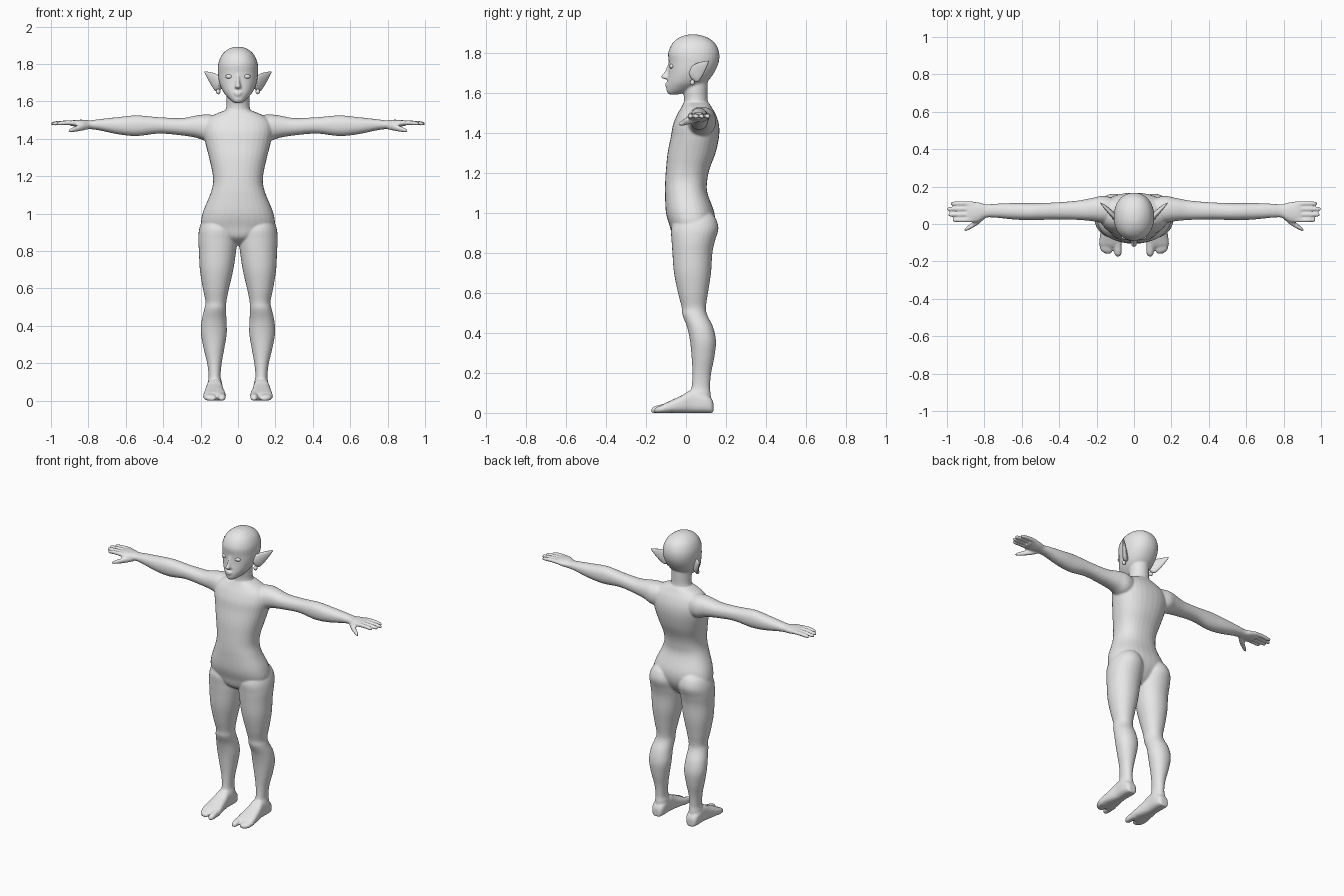
import bpy, bmesh, math
from mathutils import Vector

skin = bpy.data.materials.new("light grey")
skin.diffuse_color = (0.8, 0.8, 0.8, 1)


def spline(a, b, c, d, t):
    return 0.5 * (2 * b + (c - a) * t + (2 * a - 5 * b + 4 * c - d) * t * t
                  + (3 * b - a - 3 * c + d) * t ** 3)


def loft(bm, rings, power=2.0, n=32, steps=5):
    """Skin smoothly interpolated superellipse rings: (centre, u axis, v axis)."""
    rings = [tuple(Vector(v) for v in r) for r in rings]
    full = []
    for i in range(len(rings) - 1):
        q = [rings[min(max(i + k, 0), len(rings) - 1)] for k in (-1, 0, 1, 2)]
        for s in range(steps):
            full.append([spline(q[0][k], q[1][k], q[2][k], q[3][k], s / steps) for k in range(3)])
    full.append(rings[-1])
    loops = []
    for c, u, v in full:
        loop = []
        for j in range(n):
            a = 2 * math.pi * j / n
            ca, sa = math.cos(a), math.sin(a)
            e = 2 / power
            loop.append(bm.verts.new(c + u * math.copysign(abs(ca) ** e, ca)
                                     + v * math.copysign(abs(sa) ** e, sa)))
        loops.append(loop)
    faces = [bm.faces.new(loops[0]), bm.faces.new(loops[-1])]
    for p, q in zip(loops, loops[1:]):
        for j in range(n):
            k = (j + 1) % n
            faces.append(bm.faces.new((p[j], p[k], q[k], q[j])))
    bmesh.ops.recalc_face_normals(bm, faces=faces)


def upright(rows):
    """Rows (z, x0, x1, y0, y1) to horizontal rings."""
    return [(((a + b) / 2, (c + d) / 2, z), ((b - a) / 2, 0, 0), (0, (d - c) / 2, 0))
            for z, a, b, c, d in rows]


def sideways(rows, s):
    """Rows (x, y0, y1, z0, z1) to rings across an arm or finger."""
    return [((s * x, (a + b) / 2, (c + d) / 2), (0, (b - a) / 2, 0), (0, 0, (d - c) / 2))
            for x, a, b, c, d in rows]


def lengthwise(rows, s):
    """Rows (y, centre x, half width, top z) to rings along a foot."""
    return [((s * x, y, h / 2), (w, 0, 0), (0, 0, h / 2)) for y, x, w, h in rows]


def finish(bm, name):
    me = bpy.data.meshes.new(name)
    bm.to_mesh(me)
    bm.free()
    me.materials.append(skin)
    ob = bpy.data.objects.new(name, me)
    bpy.context.collection.objects.link(ob)
    me.polygons.foreach_set("use_smooth", [True] * len(me.polygons))
    return ob


def ball(bm, centre, radii):
    r = bmesh.ops.create_uvsphere(bm, u_segments=20, v_segments=12, radius=1)
    for v in r["verts"]:
        v.co = Vector(centre) + Vector([v.co[i] * radii[i] for i in range(3)])


body = bmesh.new()

# torso: half width, front and back
torso = [(0.83, 0.03, 0.0, 0.07), (0.87, 0.11, -0.06, 0.11), (0.93, 0.19, -0.08, 0.14),
         (1.0, 0.19, -0.1, 0.142), (1.1, 0.15, -0.105, 0.107), (1.16, 0.134, -0.104, 0.106),
         (1.22, 0.137, -0.1, 0.118), (1.3, 0.155, -0.092, 0.148), (1.38, 0.175, -0.076, 0.165),
         (1.44, 0.185, -0.065, 0.165), (1.49, 0.175, -0.045, 0.15), (1.525, 0.135, -0.025, 0.13),
         (1.55, 0.075, -0.012, 0.115)]
loft(body, upright([(z, -w, w, a, b) for z, w, a, b in torso]), 2.3)

# neck
loft(body, upright([(1.48, -0.1, 0.1, -0.03, 0.13), (1.53, -0.075, 0.075, -0.015, 0.115),
                    (1.57, -0.063, 0.063, -0.01, 0.108), (1.62, -0.062, 0.062, -0.015, 0.108),
                    (1.7, -0.06, 0.06, -0.01, 0.11)]))

# head
head = [(1.592, 0.018, -0.085, -0.04), (1.603, 0.035, -0.095, 0.0), (1.625, 0.058, -0.097, 0.055),
        (1.655, 0.082, -0.094, 0.105), (1.7, 0.1, -0.088, 0.14), (1.75, 0.107, -0.086, 0.163),
        (1.8, 0.106, -0.089, 0.166), (1.845, 0.089, -0.07, 0.148), (1.873, 0.062, -0.04, 0.115),
        (1.888, 0.033, -0.005, 0.075), (1.892, 0.012, 0.02, 0.05)]
loft(body, upright([(z, -w, w, a, b) for z, w, a, b in head]), 2.15)

# nose and lips
loft(body, upright([(1.668, -0.01, 0.01, -0.105, -0.07), (1.675, -0.018, 0.018, -0.122, -0.07),
                    (1.685, -0.014, 0.014, -0.124, -0.07), (1.71, -0.009, 0.009, -0.105, -0.07),
                    (1.745, -0.008, 0.008, -0.09, -0.07)]))
ball(body, (0, -0.092, 1.646), (0.025, 0.014, 0.006))
ball(body, (0, -0.092, 1.635), (0.02, 0.013, 0.006))

for s in (1, -1):
    # leg
    leg = [(1.0, 0.06, 0.15, 0.0, 0.125), (0.97, 0.025, 0.187, -0.05, 0.15),
           (0.92, 0.005, 0.207, -0.074, 0.162), (0.86, 0.004, 0.212, -0.072, 0.145),
           (0.8, 0.01, 0.209, -0.068, 0.132), (0.7, 0.025, 0.204, -0.06, 0.125),
           (0.6, 0.048, 0.188, -0.04, 0.11), (0.53, 0.062, 0.174, -0.022, 0.1),
           (0.49, 0.063, 0.18, -0.018, 0.106), (0.43, 0.062, 0.194, 0.005, 0.135),
           (0.36, 0.06, 0.198, 0.02, 0.15), (0.28, 0.073, 0.184, 0.028, 0.142),
           (0.2, 0.087, 0.165, 0.032, 0.126), (0.13, 0.093, 0.157, 0.028, 0.12),
           (0.09, 0.085, 0.163, 0.015, 0.124), (0.04, 0.088, 0.16, 0.01, 0.125)]
    loft(body, upright([(z, *sorted((s * a, s * b)), c, d) for z, a, b, c, d in leg]), 2.1)
    # foot with a split big toe
    loft(body, lengthwise([(0.137, 0.125, 0.022, 0.05), (0.125, 0.125, 0.036, 0.075),
                           (0.09, 0.125, 0.043, 0.1), (0.03, 0.125, 0.043, 0.115),
                           (-0.02, 0.126, 0.05, 0.088), (-0.08, 0.125, 0.059, 0.06),
                           (-0.11, 0.126, 0.06, 0.046), (-0.125, 0.126, 0.052, 0.035)], s), 2.8)
    loft(body, lengthwise([(-0.09, 0.088, 0.02, 0.05), (-0.14, 0.086, 0.02, 0.038),
                           (-0.163, 0.086, 0.017, 0.03), (-0.174, 0.086, 0.008, 0.018)], s), 2.5)
    loft(body, lengthwise([(-0.09, 0.148, 0.036, 0.046), (-0.128, 0.148, 0.034, 0.036),
                           (-0.148, 0.144, 0.026, 0.028), (-0.158, 0.138, 0.014, 0.018)], s), 2.5)
    # arm and palm
    loft(body, sideways([(0.08, 0.01, 0.13, 1.39, 1.52), (0.16, 0.005, 0.15, 1.385, 1.53),
                         (0.22, 0.015, 0.14, 1.405, 1.525), (0.3, 0.022, 0.125, 1.418, 1.511),
                         (0.42, 0.025, 0.115, 1.428, 1.515), (0.54, 0.02, 0.112, 1.415, 1.525),
                         (0.64, 0.024, 0.112, 1.424, 1.516), (0.74, 0.034, 0.108, 1.445, 1.505),
                         (0.79, 0.034, 0.105, 1.452, 1.499), (0.83, 0.012, 0.115, 1.456, 1.502),
                         (0.87, 0.008, 0.12, 1.465, 1.501), (0.895, 0.008, 0.12, 1.47, 1.497)], s), 2.2)
    # fingers
    for y, tip in ((0.021, 0.97), (0.05, 0.993), (0.08, 1.0), (0.109, 0.98)):
        loft(body, sideways([(x, y - r, y + r, z - r, z + r) for x, r, z in
                             ((0.86, 0.012, 1.485), (0.92, 0.0125, 1.486), (tip - 0.015, 0.011, 1.482),
                              (tip - 0.004, 0.008, 1.481), (tip, 0.004, 1.481))], s), n=16)
    # thumb
    loft(body, sideways([(x, y - r, y + r, z - r, z + r) for x, y, z, r in
                         ((0.8, 0.045, 1.468, 0.018), (0.835, 0.015, 1.462, 0.019),
                          (0.87, -0.01, 1.452, 0.015), (0.895, -0.026, 1.445, 0.011),
                          (0.906, -0.033, 1.442, 0.005))], s), n=16)

# blend every limb into one continuous skin
ob = finish(body, "body")
bpy.context.view_layer.objects.active = ob
ob.select_set(True)
rm = ob.modifiers.new("blend", "REMESH")
rm.mode = "VOXEL"
rm.voxel_size = 0.006
rm.use_smooth_shade = True
sm = ob.modifiers.new("soften", "SMOOTH")
sm.factor = 0.5
sm.iterations = 3
for m in ("blend", "soften"):
    bpy.ops.object.modifier_apply(modifier=m)

for s, side in ((1, "left"), (-1, "right")):
    # pointed ear, a thin leaf swept outward and back
    ear = bmesh.new()
    rows = [((0.09, 0.03, 1.69), 0.03, 0.012), ((0.108, 0.045, 1.694), 0.04, 0.011),
            ((0.13, 0.067, 1.715), 0.034, 0.009), ((0.157, 0.093, 1.739), 0.018, 0.006),
            ((0.178, 0.112, 1.758), 0.003, 0.002)]
    loft(ear, [((s * c[0], c[1], c[2]), (s * h * 0.25, h * 0.35, -h), (s * t, -t, 0))
               for c, h, t in rows], n=20)
    finish(ear, side + "_ear")
    # earring
    ring = bmesh.new()
    ball(ring, (s * 0.106, 0.032, 1.652), (0.012, 0.012, 0.014))
    finish(ring, side + "_earring")
    # eye
    eye = bmesh.new()
    ball(eye, (s * 0.046, -0.071, 1.733), (0.021, 0.012, 0.012))
    finish(eye, side + "_eye")
